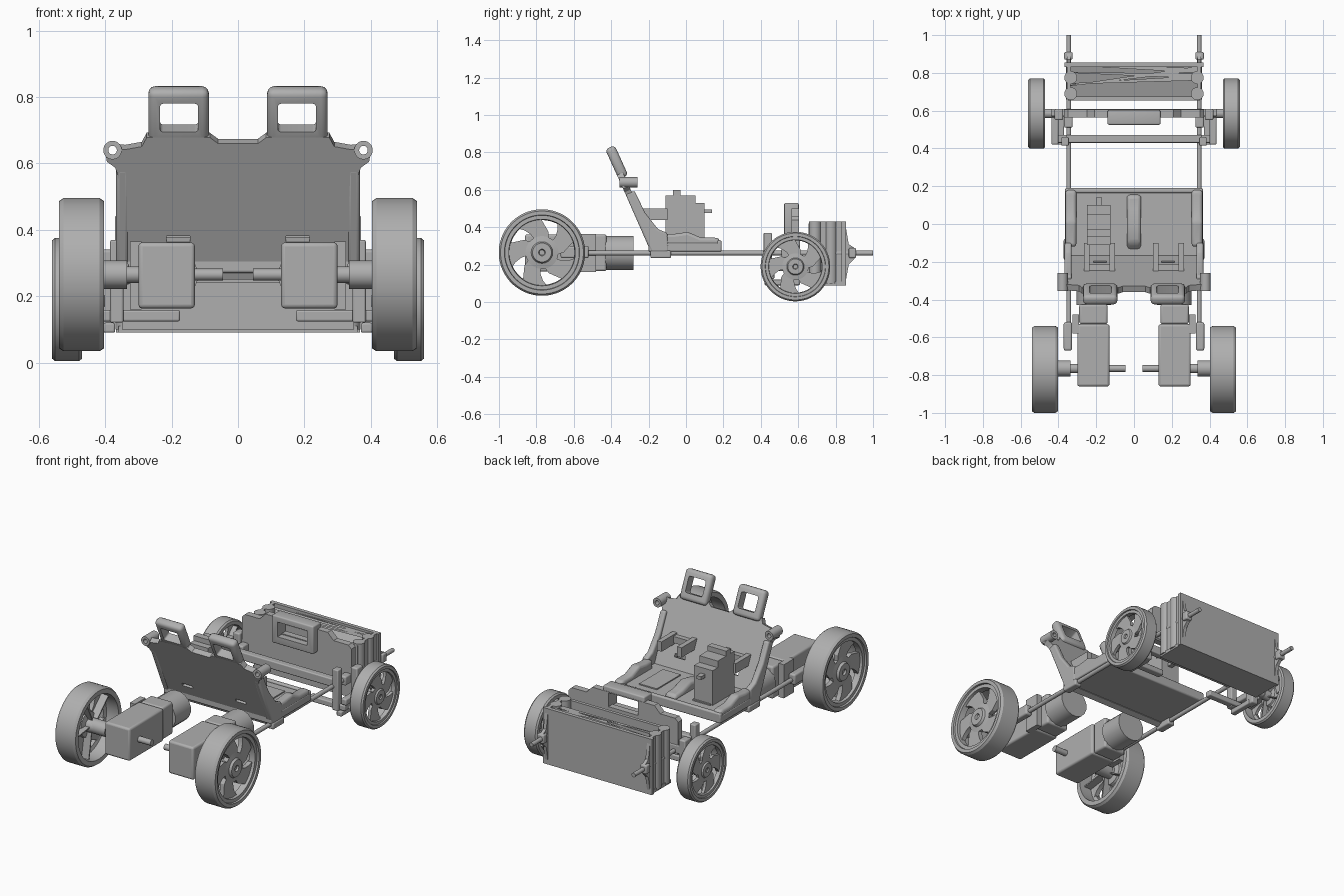
import bpy, bmesh, math
from mathutils import Matrix, Vector

old = bpy.data.objects.get("Cube")
if old:
    bpy.data.objects.remove(old, do_unlink=True)

grey = bpy.data.materials.new("plain_grey")
grey.use_nodes = True
grey.diffuse_color = (0.43, 0.43, 0.43, 1)
grey.node_tree.nodes["Principled BSDF"].inputs["Base Color"].default_value = (0.43, 0.43, 0.43, 1)
made = []
SIDES = (("left", 1), ("right", -1))


def finish(name, bm, bevel=0.0, matrix=None):
    if matrix:
        bm.transform(matrix)
    bmesh.ops.recalc_face_normals(bm, faces=bm.faces)
    me = bpy.data.meshes.new(name)
    bm.to_mesh(me)
    bm.free()
    me.materials.append(grey)
    ob = bpy.data.objects.new(name, me)
    bpy.context.collection.objects.link(ob)
    if bevel:
        mod = ob.modifiers.new("bevel", 'BEVEL')
        mod.width, mod.segments, mod.limit_method = bevel, 3, 'ANGLE'
    made.append(ob)
    return ob


def box(name, x, y, z, bevel=0.0, matrix=None):
    bm = bmesh.new()
    bmesh.ops.create_cube(bm, size=1)
    for v in bm.verts:
        v.co = Vector([(r[0] + r[1]) / 2 + c * (r[1] - r[0]) for c, r in zip(v.co, (x, y, z))])
    return finish(name, bm, bevel, matrix)


def prism(name, axis, pts, lo, hi, bevel=0.0, matrix=None):
    """Extrude an outline: (y, z) points along x, or (x, z) points along y."""
    bm = bmesh.new()
    place = (lambda p, t: (t, p[0], p[1])) if axis == 'x' else (lambda p, t: (p[0], t, p[1]))
    face = bm.faces.new([bm.verts.new(place(p, lo)) for p in pts])
    ext = bmesh.ops.extrude_face_region(bm, geom=[face])
    shift = Vector(place((0, 0), hi - lo))
    bmesh.ops.translate(bm, vec=shift, verts=[g for g in ext["geom"] if isinstance(g, bmesh.types.BMVert)])
    return finish(name, bm, bevel, matrix)


def lathe(name, axis, centre, profile, closed=False, segs=48):
    """Spin (distance along axis, radius) points around the axis."""
    bm = bmesh.new()
    rings = []
    for t, r in profile:
        ring = []
        for i in range(segs):
            a = math.tau * (i + .5) / segs
            u, w = r * math.cos(a), r * math.sin(a)
            co = {'x': (t, u, w), 'y': (u, t, w), 'z': (u, w, t)}[axis]
            ring.append(bm.verts.new(Vector(co) + Vector(centre)))
        rings.append(ring)
    pairs = list(zip(rings, rings[1:])) + ([(rings[-1], rings[0])] if closed else [])
    for a, b in pairs:
        for i in range(segs):
            j = (i + 1) % segs
            bm.faces.new((a[i], a[j], b[j], b[i]))
    if not closed:
        bm.faces.new(rings[0])
        bm.faces.new(rings[-1])
    return finish(name, bm)


def rod(name, axis, centre, r, lo, hi, segs=24):
    return lathe(name, axis, centre, [(lo, r), (hi, r)], False, segs)


def cut(ob, cutter):
    mod = ob.modifiers.new("cut", 'BOOLEAN')
    mod.object, mod.operation, mod.solver = cutter, 'DIFFERENCE', 'EXACT'
    cutter.hide_render = True
    dg = bpy.context.evaluated_depsgraph_get()
    me = bpy.data.meshes.new_from_object(ob.evaluated_get(dg))
    ob.modifiers.clear()
    ob.data = me
    made.remove(cutter)
    bpy.data.objects.remove(cutter, do_unlink=True)


def span(s, a, b):
    return (min(s * a, s * b), max(s * a, s * b))


def wheel(name, s, y, z, R, inner, outer):
    c = (0, y, z)
    w = outer - inner
    # tyre and rim ring, with a groove on the outer face
    prof = [(inner, .84), (inner, .96), (inner + .1 * w, 1), (outer - .1 * w, 1), (outer, .96),
            (outer, .87), (outer - .08 * w, .86), (outer - .08 * w, .77), (outer - .35 * w, .75),
            (outer - .4 * w, .84)]
    lathe(name + "_tyre", 'x', c, [(s * t, r * R) for t, r in prof], True, 64)
    hub = [(inner, .16), (outer - .55 * w, .18), (outer - .5 * w, .32), (outer - .2 * w, .38),
           (outer - .16 * w, .25), (outer - .06 * w, .22), (outer - .06 * w, .08), (outer - .14 * w, .06)]
    lathe(name + "_hub", 'x', c, [(s * t, r * R) for t, r in hub], False, 32)
    # broad swept spokes, each stiffened by a fin on the inside
    spoke = [(.3, -.5), (.3, .5), (.5, .58), (.65, .68), (.79, .8), (.79, .4), (.79, .05), (.5, -.3)]
    fin = [(.15, .1), (.15, .3), (.85, .44), (.85, .4)]
    for i in range(5):
        for part, edge, near, far in (("spoke", spoke, .4, .2), ("fin", fin, .75, .4)):
            turn = math.tau * i / 5 + .3
            pts = [(y + r * R * math.cos(a + turn), z + r * R * math.sin(a + turn)) for r, a in edge]
            prism(f"{name}_{part}_{i + 1}", 'x', pts, *span(s, outer - near * w, outer - far * w))


# Seat shell, built upright and then leaned back
lean = Matrix.Translation((0, -.175, .25)) @ Matrix.Rotation(math.radians(24.4), 4, 'X')
half = [(.365, 0), (.36, .34), (.37, .37), (.395, .39), (.4, .42), (.38, .435), (.34, .43),
        (.29, .44), (.275, .47), (.085, .47), (.06, .45)]
back = prism("seat_back", 'y', half + [(-x, s) for x, s in reversed(half)], 0, .035, 0, lean)
for side, s in SIDES:
    cut(back, box("slot", span(s, .145, .215), (-.1, .1), (.125, .145), 0, lean))
    head = box(side + "_headrest", span(s, .088, .27), (0, .055), (.445, .622), .02, lean)
    cut(head, box("hole", span(s, .12, .235), (-.1, .2), (.488, .582), .01, lean))
    cut(back, box("hole", span(s, .12, .235), (-.1, .2), (.488, .582), 0, lean))
    # level shoulder bosses with a bore
    ear = [(-.355, .028), (-.26, .028), (-.26, .013), (-.355, .013)]
    cut(back, rod("hole", 'y', (s * .378, 0, .64), .02, -.5, 0, 24))
    lathe(side + "_shoulder_ear", 'y', (s * .378, 0, .64), ear, True, 24)
    # side bolsters of the back and cushion
    prism(side + "_back_bolster", 'x', [(-.18, .25), (-.325, .58), (-.275, .595), (-.22, .48),
          (-.15, .39), (-.1, .37), (-.09, .27)], *span(s, .33, .367), .01)
    prism(side + "_cushion_bolster", 'x', [(-.12, .27), (-.12, .365), (-.06, .365), (.01, .375),
          (.08, .345), (.15, .345), (.18, .34), (.185, .27)], *span(s, .305, .363), .016)
    box(side + "_cushion_panel", span(s, .12, .24), (-.12, .11), (.31, .325))
    # belt bracket behind each occupant
    for n, x in (("inner", .1), ("outer", .235)):
        box(f"{side}_{n}_bracket_arm", span(s, x, x + .03), (-.255, -.1), (.44, .5))
    box(side + "_bracket_bar", span(s, .1, .26), (-.25, -.215), (.45, .49))
    box(side + "_rod_clip", span(s, .325, .372), (-.19, -.08), (.235, .275), .008)

box("seat_pan", (-.365, .365), (-.2, .19), (.27, .318), .008)
prism("centre_bolster", 'x', [(-.15, .3), (-.1, .35), (0, .37), (.08, .345), (.15, .34), (.16, .3)],
      -.038, .038, .018)
box("front_lip", (-.365, .365), (.165, .19), (.28, .33), .008)

# Stepped unit standing on one seat
for i, (y0, y1, top) in enumerate(((-.11, -.01, .57), (-.07, -.03, .6), (-.01, .05, .57),
                                   (.05, .1, .53))):
    box(f"stepped_unit_{i + 1}", (-.25, -.125), (y0, y1), (.31, top))
box("stepped_unit_knob", (-.2, -.17), (.1, .14), (.475, .495))

for side, s in SIDES:
    # chassis rail and rear sleeve
    rod(side + "_rail", 'y', (s * .345, 0, .262), .013, -.55, 1, 16)
    box(side + "_rail_sleeve", span(s, .328, .372), (-.67, -.52), (.235, .3), .01)
    box(side + "_motor_plate", span(s, .29, .325), (-.58, -.48), (.16, .365))
    # rear drive
    box(side + "_gearbox", span(s, .13, .3), (-.86, -.53), (.163, .362), .012)
    box(side + "_motor_flange", span(s, .14, .29), (-.53, -.425), (.165, .362), .012)
    rod(side + "_motor", 'y', (s * .213, 0, .263), .092, -.43, -.28, 16)
    rod(side + "_axle", 'x', (0, -.765, .265), .018, *span(s, .045, .14))
    rod(side + "_outer_axle", 'x', (0, -.765, .265), .025, *span(s, .29, .42))
    rod(side + "_axle_collar", 'x', (0, -.765, .265), .043, *span(s, .335, .45))
    wheel(side + "_rear_wheel", s, -.77, .265, .231, .403, .54)
    # front steering and wheel
    wheel(side + "_front_wheel", s, .585, .19, .186, .47, .56)
    rod(side + "_stub_axle", 'x', (0, .585, .19), .025, *span(s, .4, .5))
    box(side + "_steering_arm", span(s, .4, .437), (.42, .6), (.165, .205), .008)
    box(side + "_kingpin_block", span(s, .375, .42), (.55, .61), (.09, .34), .008)
    box(side + "_upright", span(s, .345, .385), (.415, .46), (.12, .37), .006)
    box(side + "_arm_foot", span(s, .37, .405), (.42, .58), (.09, .12), .006)
    box(side + "_tie_bar", span(s, .175, .42), (.43, .472), (.124, .158), .006)
    # front box ends, corner tubes and clips
    prism(side + "_box_end", 'x', [(.72, .09), (.85, .09), (.87, .2), (.9, .23), (.9, .29), (.87, .31),
          (.85, .43), (.72, .43)], *span(s, .335, .355))
    for n, y in (("rear", .69), ("front", .775)):
        rod(f"{side}_{n}_corner_tube", 'z', (s * .335, y, 0), .034, .1, .43)
    box(side + "_rail_clip", span(s, .325, .37), (.87, .91), (.235, .29), .008)
    box(side + "_rear_rail_clip", span(s, .325, .37), (.51, .57), (.235, .29), .008)

# Steering crossbars
box("centre_tie_bar", (-.36, .36), (.43, .472), (.25, .3), .006)
box("axle_beam", (-.44, .44), (.57, .61), (.25, .3), .006)

# Upright panel with a raised window frame
edge = [(.37, .24), (.37, .44), (.35, .46), (.25, .46), (.21, .5), (.15, .5)]
panel = prism("front_panel", 'y', edge + [(-x, z) for x, z in reversed(edge)], .565, .605)
cut(panel, box("hole", (-.1, .1), (.4, .7), (.41, .495)))
frame = box("window_frame", (-.14, .14), (.525, .603), (.36, .53), .008)
cut(frame, box("hole", (-.1, .1), (.4, .7), (.405, .495)))

# Open storage box with a sagging lid
box("box_outer_wall", (-.368, .368), (.832, .855), (.09, .43))
box("box_inner_wall", (-.35, .35), (.655, .675), (.1, .42))
box("box_floor", (-.36, .36), (.66, .85), (.09, .11))
prism("box_lid", 'x', [(.67, .35), (.84, .4), (.84, .408), (.67, .358)], -.345, .345)
for i, (a, b) in enumerate(((.73, .81), (.74, .76), (.8, .77), (.84, .8))):
    bm = bmesh.new()
    ends = [(-.34, a, .41), (.34, b, .42), (.34, b + .025, .42), (-.34, a + .005, .41)]
    bm.faces.new([bm.verts.new(p) for p in ends])
    finish(f"lid_strip_{i + 1}", bm)

# Smooth the round parts, keep edges crisp
bpy.ops.object.select_all(action='DESELECT')
for ob in made:
    ob.select_set(True)
bpy.context.view_layer.objects.active = made[0]
bpy.ops.object.shade_smooth_by_angle(angle=math.radians(32))
